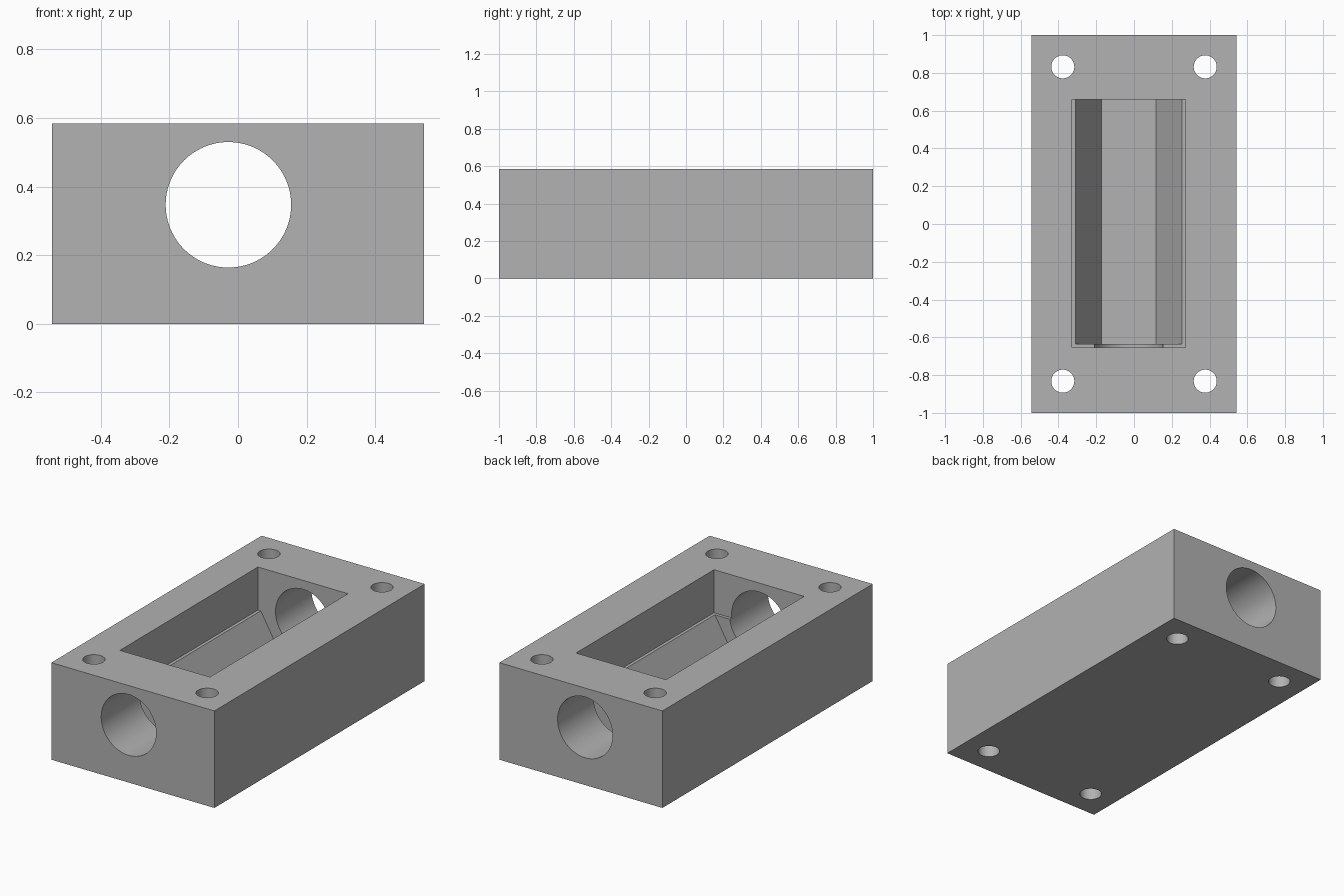
import bpy
import bmesh
import math
from mathutils import Matrix

cube = bpy.data.objects.get("Cube")
if cube:
    bpy.data.objects.remove(cube, do_unlink=True)

HALF_X, HEIGHT = 0.543, 0.584
BORE_X, BORE_Z, BORE_R = -0.028, 0.347, 0.183
LEDGE_Z, FLOOR_Z = 0.325, 0.088
BACK_Y = 0.658

grey = bpy.data.materials.new("plain grey")
grey.use_nodes = True
grey.diffuse_color = (0.445, 0.445, 0.445, 1)
grey.node_tree.nodes["Principled BSDF"].inputs["Base Color"].default_value = grey.diffuse_color


def finish(name, bm):
    bmesh.ops.recalc_face_normals(bm, faces=bm.faces)
    mesh = bpy.data.meshes.new(name)
    bm.to_mesh(mesh)
    bm.free()
    mesh.materials.append(grey)
    obj = bpy.data.objects.new(name, mesh)
    bpy.context.collection.objects.link(obj)
    return obj


def box(name, low, high):
    bm = bmesh.new()
    bmesh.ops.create_cube(bm, size=1)
    for v in bm.verts:
        v.co = [(a + b) / 2 + c * (b - a) for a, b, c in zip(low, high, v.co)]
    return finish(name, bm)


def cylinder(name, radius, length, matrix, sides):
    bm = bmesh.new()
    bmesh.ops.create_cone(bm, cap_ends=True, segments=sides, radius1=radius,
                          radius2=radius, depth=length, matrix=matrix)
    return finish(name, bm)


def prism(name, profile, y0, y1):
    # Extrude an (x, z) outline along y
    bm = bmesh.new()
    face = bm.faces.new([bm.verts.new((x, y0, z)) for x, z in profile])
    new = bmesh.ops.extrude_face_region(bm, geom=[face])["geom"]
    verts = [g for g in new if isinstance(g, bmesh.types.BMVert)]
    bmesh.ops.translate(bm, verts=verts, vec=(0, y1 - y0, 0))
    return finish(name, bm)


# Solid block
block = box("housing_block", (-HALF_X, -1, 0), (HALF_X, 1, HEIGHT))

# Rectangular upper pocket
cutters = [box("pocket_cutter", (BORE_X - 0.3, -0.655, LEDGE_Z),
               (BORE_X + 0.3, BACK_Y, HEIGHT + 0.2))]

# Half-hexagon trough below the pocket, running slightly into it
slope = (0.281 - 0.1435) / (LEDGE_Z - FLOOR_Z)
top = LEDGE_Z + 0.01
wide = 0.281 + 0.01 * slope
trough = [(BORE_X - wide, top), (BORE_X - 0.1435, FLOOR_Z),
          (BORE_X + 0.1435, FLOOR_Z), (BORE_X + wide, top)]
cutters.append(prism("trough_cutter", trough, -0.636, BACK_Y))

# Long round bore from front to back
cutters.append(cylinder("bore_cutter", BORE_R, 2.4,
                        Matrix.Translation((BORE_X, 0, BORE_Z))
                        @ Matrix.Rotation(math.pi / 2, 4, 'X'), 96))

# Four vertical bolt holes
for sx in (-1, 1):
    for sy in (-1, 1):
        place = Matrix.Translation((sx * 0.377, sy * 0.832, HEIGHT / 2))
        cutters.append(cylinder("bolt_hole_cutter", 0.061, 1, place, 48))

# Cut everything out of the block
for cutter in cutters:
    cutter.hide_render = True
    mod = block.modifiers.new(cutter.name, 'BOOLEAN')
    mod.operation = 'DIFFERENCE'
    mod.solver = 'EXACT'
    mod.object = cutter

bpy.context.view_layer.update()
graph = bpy.context.evaluated_depsgraph_get()
result = bpy.data.meshes.new_from_object(block.evaluated_get(graph))
block.modifiers.clear()
block.data = result
for cutter in cutters:
    bpy.data.objects.remove(cutter, do_unlink=True)

# Smooth hole walls, crisp edges
bpy.ops.object.select_all(action='DESELECT')
block.select_set(True)
bpy.context.view_layer.objects.active = block
bpy.ops.object.shade_smooth_by_angle(angle=math.radians(25))
